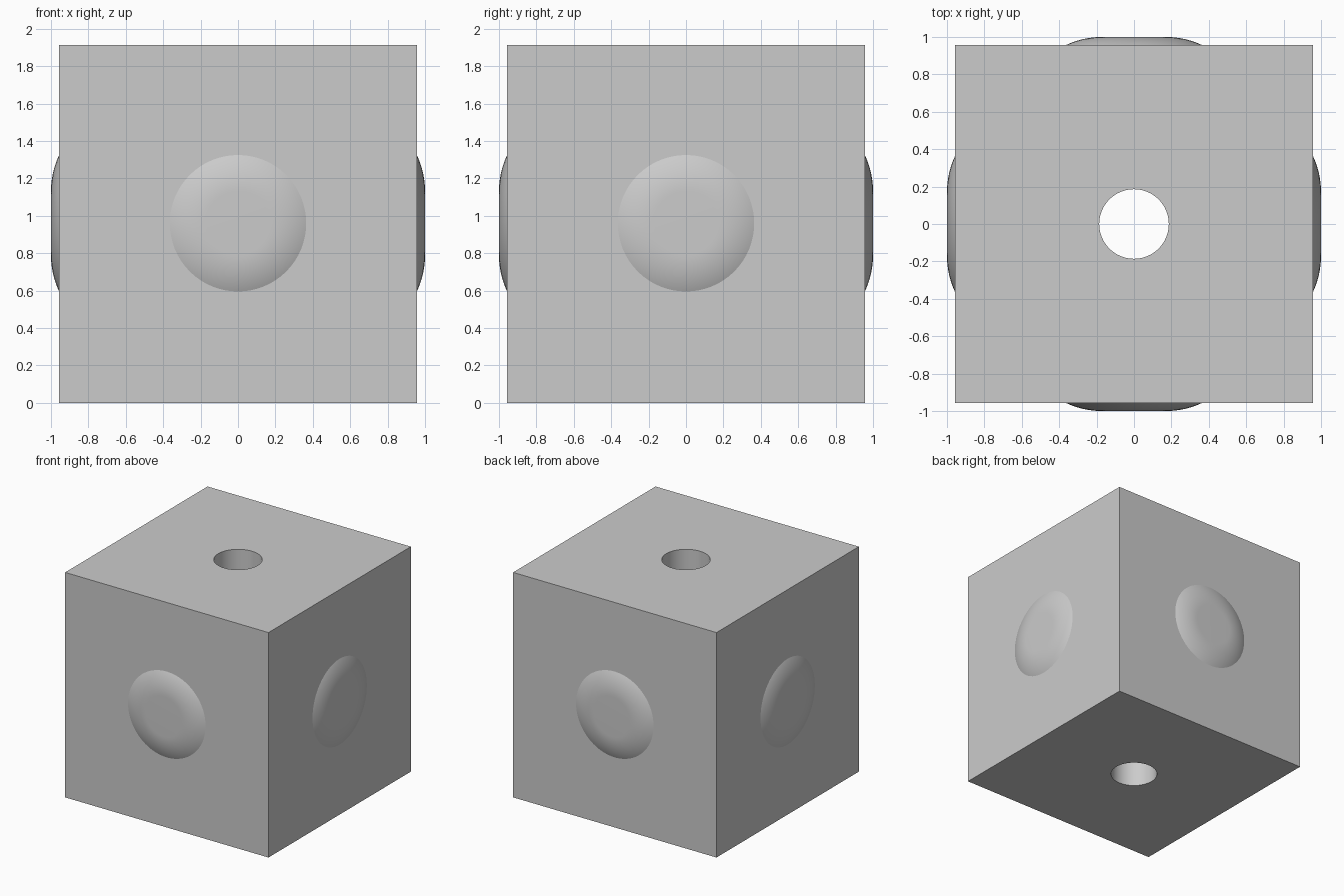
import bpy, bmesh, math
from mathutils import Matrix, Vector

if "Cube" in bpy.data.objects:
    bpy.data.objects.remove(bpy.data.objects["Cube"])

HALF = 0.956      # half the cube's side
HOLE_R = 0.186    # bore radius
FLAT_R = 0.17     # flat centre of each button
ARC_R = 0.454     # radius of the button's rounded shoulder


def finish(bm, name):
    bmesh.ops.recalc_face_normals(bm, faces=bm.faces)
    mesh = bpy.data.meshes.new(name)
    bm.to_mesh(mesh)
    bm.free()
    obj = bpy.data.objects.new(name, mesh)
    bpy.context.collection.objects.link(obj)
    return obj


def smooth(obj, angle):
    bpy.ops.object.select_all(action='DESELECT')
    obj.select_set(True)
    bpy.context.view_layer.objects.active = obj
    bpy.ops.object.shade_smooth_by_angle(angle=math.radians(angle))


# Cube body
bm = bmesh.new()
bmesh.ops.create_cube(bm, size=2 * HALF, matrix=Matrix.Translation((0, 0, HALF)))
body = finish(bm, "cube_body")

# Vertical bore through the body
bm = bmesh.new()
bmesh.ops.create_cone(bm, cap_ends=True, segments=64, radius1=HOLE_R, radius2=HOLE_R,
                      depth=3, matrix=Matrix.Translation((0, 0, HALF)))
cutter = finish(bm, "bore_cutter")
mod = body.modifiers.new("bore", 'BOOLEAN')
mod.operation = 'DIFFERENCE'
mod.solver = 'EXACT'
mod.object = cutter
bpy.context.view_layer.objects.active = body
bpy.ops.object.modifier_apply(modifier=mod.name)
bpy.data.objects.remove(cutter)
smooth(body, 30)


# Rounded button: flat centre with an arc shoulder, sunk slightly into the face
def button(name, turn):
    bm = bmesh.new()
    a_end = math.acos(1 - 0.047 / ARC_R)
    pts = [(0, -1)]
    for i in range(13):
        a = a_end * i / 12
        pts.append((FLAT_R + ARC_R * math.sin(a), -1 + ARC_R * (1 - math.cos(a))))
    verts = [bm.verts.new((r, y, 0)) for r, y in pts]
    edges = [bm.edges.new(pair) for pair in zip(verts, verts[1:])]
    bmesh.ops.spin(bm, geom=verts + edges, cent=Vector(), axis=(0, 1, 0),
                   angle=2 * math.pi, steps=64)
    bmesh.ops.remove_doubles(bm, verts=bm.verts, dist=1e-5)
    bmesh.ops.holes_fill(bm, edges=[e for e in bm.edges if e.is_boundary], sides=0)
    bmesh.ops.transform(bm, verts=bm.verts, matrix=Matrix.Translation((0, 0, 0.96))
                        @ Matrix.Rotation(turn, 4, 'Z'))
    smooth(finish(bm, name), 22)


for i, side in enumerate(("front", "right", "back", "left")):
    button(side + "_button", i * math.pi / 2)
